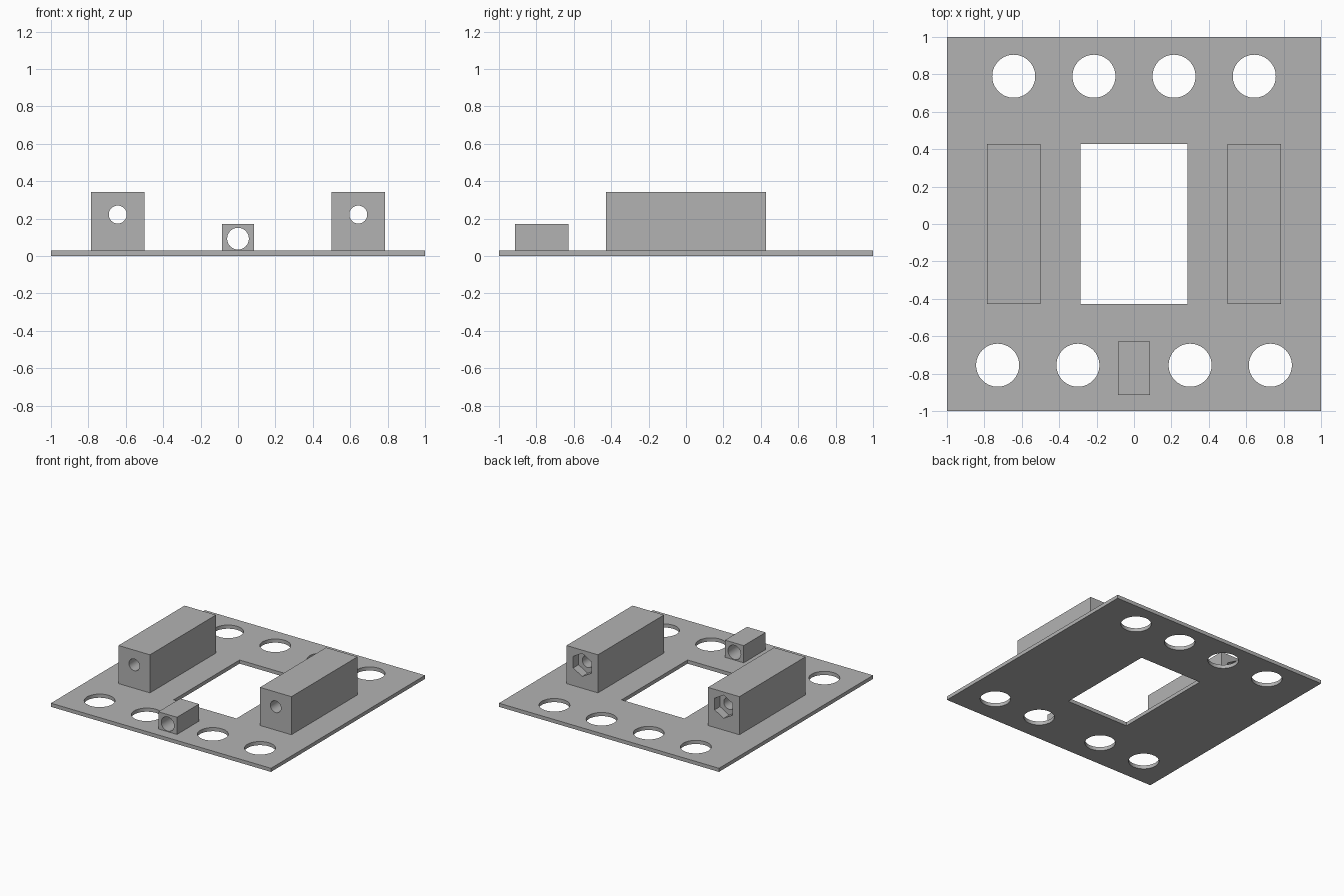
import bpy
import math

if "Cube" in bpy.data.objects:
    bpy.data.objects.remove(bpy.data.objects["Cube"])

PLATE_TOP = 0.03
BLOCK_TOP = 0.343

grey = bpy.data.materials.new("plain grey")
grey.use_nodes = True
colour = (0.45, 0.45, 0.45, 1)
grey.diffuse_color = colour
grey.node_tree.nodes["Principled BSDF"].inputs["Base Color"].default_value = colour


def box(name, x, y, z):
    """Box spanning the given (low, high) ranges."""
    spans = (x, y, z)
    bpy.ops.mesh.primitive_cube_add(size=1, location=[(a + b) / 2 for a, b in spans])
    obj = bpy.context.object
    obj.name = name
    obj.scale = [b - a for a, b in spans]
    bpy.ops.object.transform_apply(location=True, rotation=True, scale=True)
    obj.data.materials.append(grey)
    return obj


def rod(centre, radius, depth, along_y=False, sides=64):
    """Cylindrical or prismatic cutter, upright or running front to back."""
    bpy.ops.mesh.primitive_cylinder_add(
        vertices=sides, radius=radius, depth=depth, location=centre,
        rotation=(math.pi / 2 if along_y else 0, 0, 0))
    return bpy.context.object


def cut(obj, cutters):
    """Subtract each cutter, then discard it."""
    for cutter in cutters:
        mod = obj.modifiers.new("cut", 'BOOLEAN')
        mod.operation = 'DIFFERENCE'
        mod.solver = 'EXACT'
        mod.object = cutter
        bpy.ops.object.select_all(action='DESELECT')
        obj.select_set(True)
        bpy.context.view_layer.objects.active = obj
        bpy.ops.object.modifier_apply(modifier=mod.name)
        bpy.data.objects.remove(cutter)
    bpy.ops.object.shade_smooth_by_angle(angle=math.radians(30))


# Base plate with a central window and two rows of round holes
plate = box("base_plate", (-1, 1), (-1, 1), (0, PLATE_TOP))
openings = [box("window_cutter", (-0.286, 0.286), (-0.429, 0.429), (-1, 1))]
for y, offsets in ((0.79, (0.214, 0.643)), (-0.755, (0.3, 0.729))):
    for x in offsets:
        openings += [rod((side * x, y, 0), 0.115, 1) for side in (-1, 1)]
cut(plate, openings)

# Long side blocks: through bore and a hexagonal nut pocket at the back
for side, name in ((1, "left_block"), (-1, "right_block")):
    x, z, half = side * 0.643, 0.222, 0.429
    block = box(name, (x - 0.143, x + 0.143), (-half, half), (PLATE_TOP, BLOCK_TOP))
    bore = rod((x, 0, z), 0.048, 2, along_y=True)
    pocket = rod((x, half, z), 0.095, 0.14, along_y=True, sides=6)
    cut(block, [bore, pocket])

# Small front block with a wide through bore
front = box("front_block", (-0.085, 0.085), (-0.913, -0.628), (PLATE_TOP, 0.171))
cut(front, [rod((0, -0.77, 0.093), 0.058, 1, along_y=True)])
